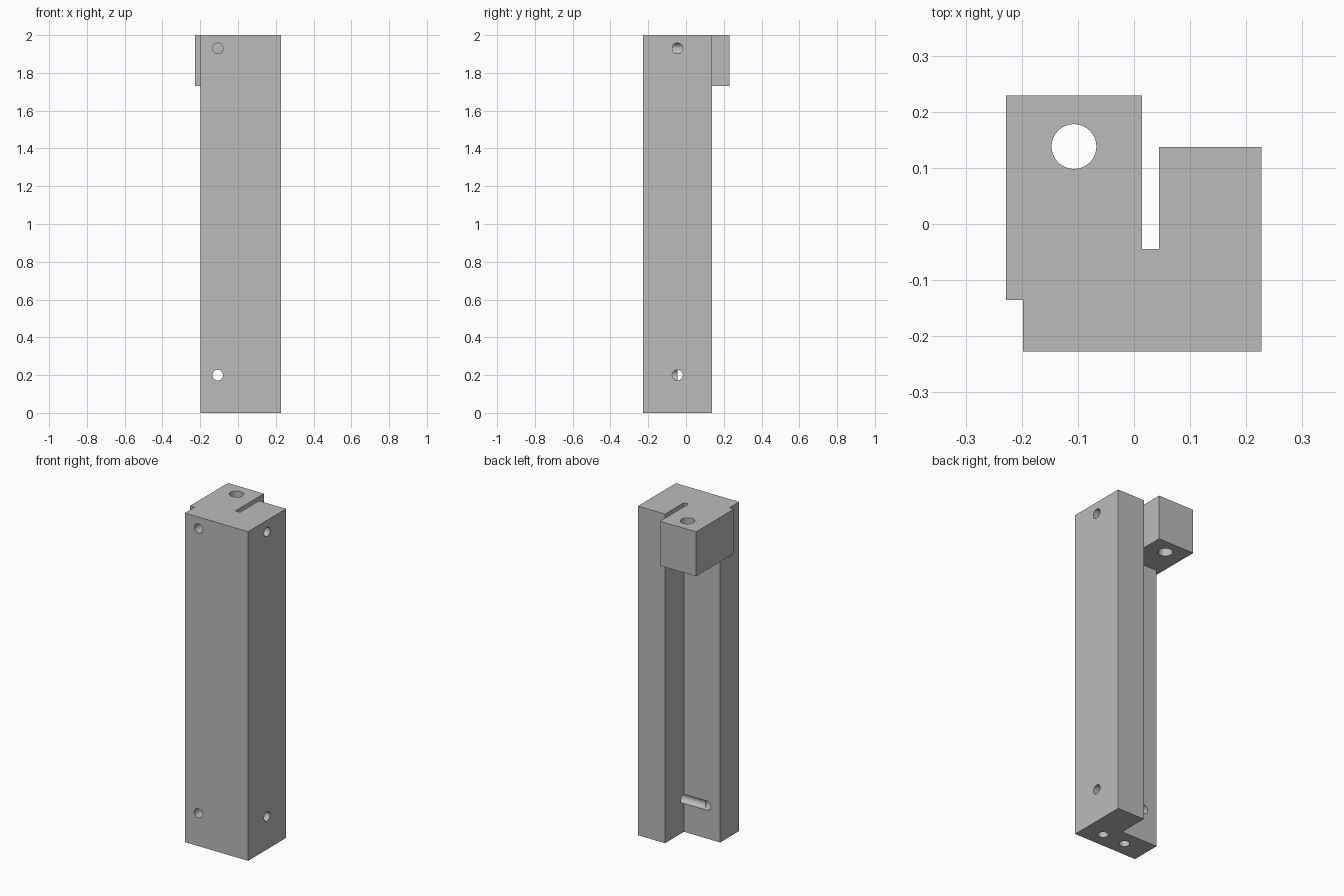
import bpy, bmesh, math

cube = bpy.data.objects.get("Cube")
if cube:
    bpy.data.objects.remove(cube, do_unlink=True)

grey = bpy.data.materials.new("plain_grey")
grey.use_nodes = True
colour = (0.5, 0.5, 0.5, 1)
grey.diffuse_color = colour
grey.node_tree.nodes["Principled BSDF"].inputs["Base Color"].default_value = colour


def extrude(name, outline, z0, z1):
    """Vertical prism from a plan outline."""
    bm = bmesh.new()
    face = bm.faces.new([bm.verts.new((x, y, z0)) for x, y in outline])
    top = bmesh.ops.extrude_face_region(bm, geom=[face])["geom"]
    bmesh.ops.translate(bm, vec=(0, 0, z1 - z0),
                        verts=[v for v in top if isinstance(v, bmesh.types.BMVert)])
    bmesh.ops.recalc_face_normals(bm, faces=bm.faces)
    mesh = bpy.data.meshes.new(name)
    bm.to_mesh(mesh)
    bm.free()
    mesh.materials.append(grey)
    obj = bpy.data.objects.new(name, mesh)
    bpy.context.collection.objects.link(obj)
    return obj


def combine(target, tool, operation):
    """Apply an exact boolean and discard the tool."""
    tool.hide_render = True
    mod = target.modifiers.new(operation, "BOOLEAN")
    mod.object, mod.operation, mod.solver = tool, operation, "EXACT"
    bpy.context.view_layer.objects.active = target
    bpy.ops.object.modifier_apply(modifier=mod.name)
    bpy.data.objects.remove(tool, do_unlink=True)


def drill(target, axis, centre, depth, radius):
    """Cut a round hole of the given length along one axis."""
    rotation = {"x": (0, math.pi / 2, 0), "y": (math.pi / 2, 0, 0), "z": (0, 0, 0)}[axis]
    bpy.ops.mesh.primitive_cylinder_add(vertices=32, radius=radius, depth=depth,
                                        location=centre, rotation=rotation)
    tool = bpy.context.object
    tool.name = "hole_cutter"
    tool.data.materials.append(grey)
    combine(target, tool, "DIFFERENCE")


# L-section column
left, right, front, back = -0.198, 0.227, -0.227, 0.137
inner_x, inner_y = 0.045, -0.045
column = extrude("bracket_column", [(left, front), (right, front), (right, back),
                                    (inner_x, back), (inner_x, inner_y), (left, inner_y)], 0, 2)

# Head block, separated from the side leg by a narrow slot
block = extrude("head_block", [(-0.228, -0.135), (0.014, -0.135),
                               (0.014, 0.229), (-0.228, 0.229)], 1.73, 2)
combine(column, block, "UNION")

# Vertical hole through the head block
hole_x = -0.107
drill(column, "z", (hole_x, 0.138, 1.9), 0.6, 0.04)

# Cross holes at both ends, side ones running on as grooves
for z in (0.2, 1.93):
    drill(column, "y", (hole_x, -0.15, z), 0.3, 0.028)
    drill(column, "x", ((hole_x + 0.3) / 2, inner_y, z), 0.3 - hole_x, 0.028)

# Blind holes in the foot
for x in (0.106, -0.046):
    drill(column, "z", (x, -0.136, 0), 0.4, 0.029)

bpy.ops.object.select_all(action="DESELECT")
column.select_set(True)
bpy.context.view_layer.objects.active = column
bpy.ops.object.shade_smooth_by_angle(angle=math.radians(30))
